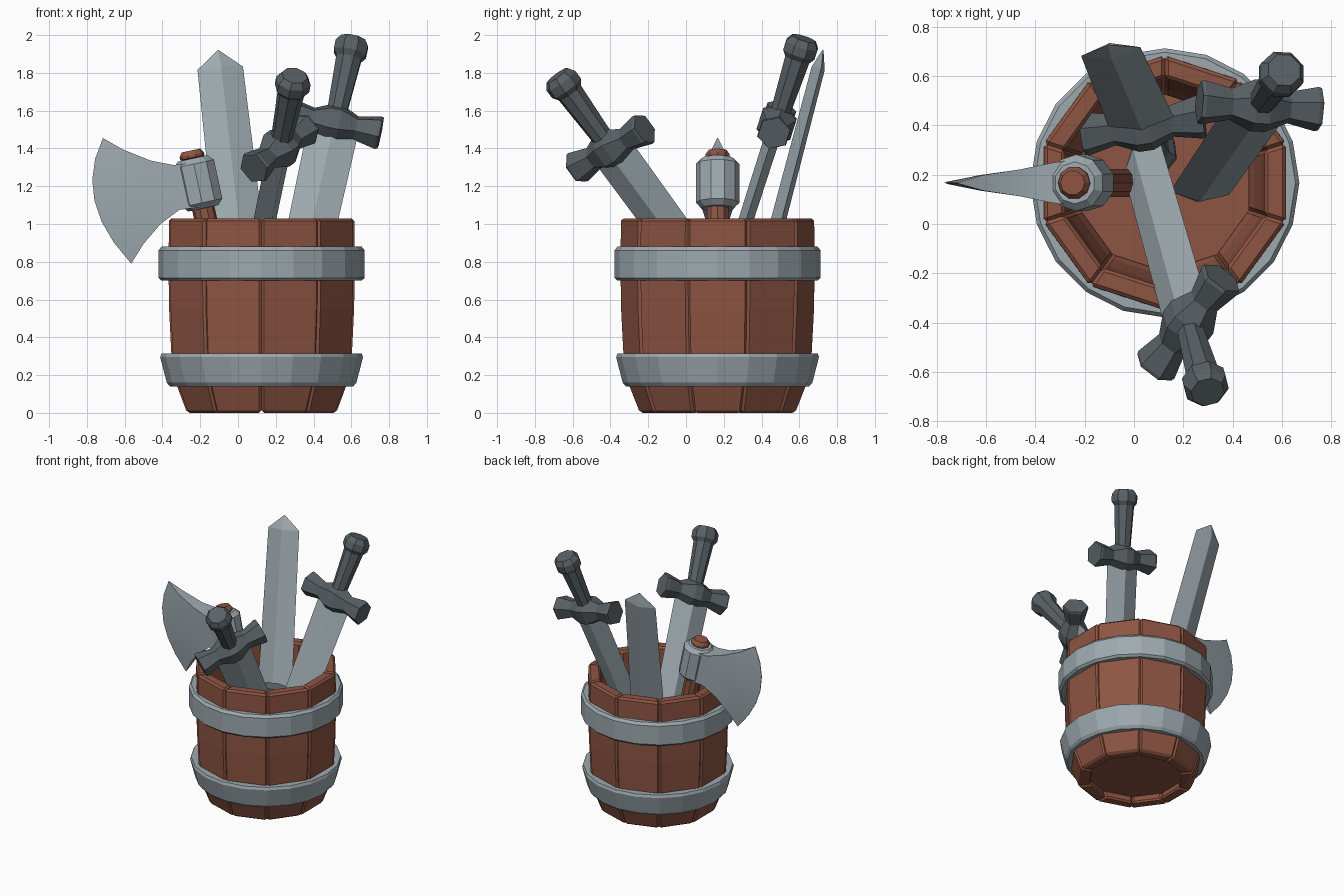
import bpy, bmesh, math
from mathutils import Vector, Matrix

if "Cube" in bpy.data.objects:
    bpy.data.objects.remove(bpy.data.objects["Cube"])

CX, CY = 0.125, 0.167          # barrel axis


def material(name, rgb):
    m = bpy.data.materials.new(name)
    m.diffuse_color = (*rgb, 1)
    m.use_nodes = True
    m.node_tree.nodes["Principled BSDF"].inputs["Base Color"].default_value = m.diffuse_color
    return m


WOOD = material("wood", (0.27, 0.09, 0.055))
STEEL = material("steel", (0.34, 0.40, 0.43))
DARK = material("dark_iron", (0.10, 0.12, 0.13))


def finish(name, bm, mat, matrix=Matrix()):
    bmesh.ops.recalc_face_normals(bm, faces=bm.faces)
    me = bpy.data.meshes.new(name)
    bm.to_mesh(me)
    bm.free()
    me.materials.append(mat)
    ob = bpy.data.objects.new(name, me)
    ob.matrix_world = matrix
    bpy.context.collection.objects.link(ob)
    return ob


def loft(name, rings, mat, matrix=Matrix(), loop=False):
    """Skin a list of equal-length point rings; cap the ends unless looped."""
    bm = bmesh.new()
    vs = [[bm.verts.new(p) for p in r] for r in rings]
    n = len(vs[0])
    pairs = list(zip(vs, vs[1:])) + ([(vs[-1], vs[0])] if loop else [])
    for a, b in pairs:
        for i in range(n):
            j = (i + 1) % n
            bm.faces.new((a[i], a[j], b[j], b[i]))
    if not loop:
        bm.faces.new(vs[0])
        bm.faces.new(vs[-1])
    return finish(name, bm, mat, matrix)


def lathe(name, profile, sides, mat, matrix=Matrix(), loop=False, phase=0.0):
    """Revolve (radius, height) points about local z."""
    ang = [math.tau * i / sides + phase for i in range(sides)]
    rings = [[(r * math.cos(a), r * math.sin(a), z) for a in ang] for r, z in profile]
    return loft(name, rings, mat, matrix, loop)


def frame(origin, z_dir, x_dir):
    """Matrix whose local z follows z_dir and local x is close to x_dir."""
    z = Vector(z_dir).normalized()
    x = Vector(x_dir)
    x = (x - z * x.dot(z)).normalized()
    m = Matrix((x, z.cross(x), z)).transposed().to_4x4()
    m.translation = origin
    return m


barrel = Matrix.Translation((CX, CY, 0))

# Barrel staves: ten chamfered planks, joints on the front and back centre lines
wall = [(0.415, 0.0), (0.47, 0.14), (0.503, 0.32), (0.515, 0.55), (0.518, 0.75), (0.516, 1.03)]
half = math.radians(18)
for k in range(10):
    rings = []
    for r, z in wall:
        ri = r - 0.09
        rings.append([(q * math.cos(half), s * q * math.sin(half), z)
                      for q, s in ((r, -1), (r, 1), (ri, 1), (ri, -1))])
    ob = loft(f"stave_{k}", rings, WOOD, barrel @ Matrix.Rotation(math.radians(36 * k), 4, 'Z'))
    bev = ob.modifiers.new("chamfer", 'BEVEL')
    bev.width = 0.014
    bev.segments = 1
    bev.limit_method = 'ANGLE'
    bev.angle_limit = math.radians(40)

# Barrel floor
lathe("barrel_floor", [(0.35, 0.06), (0.36, 0.11)], 10, WOOD, barrel, phase=half)

# Iron hoops
lathe("upper_hoop", [(0.485, 0.70), (0.53, 0.70), (0.546, 0.715), (0.546, 0.86),
                     (0.53, 0.88), (0.485, 0.88)], 20, STEEL, barrel, True)
lathe("lower_hoop", [(0.44, 0.14), (0.485, 0.14), (0.502, 0.16), (0.537, 0.295),
                     (0.53, 0.315), (0.47, 0.315)], 20, STEEL, barrel, True)


# Swords: diamond blade along local +z, guard along local x, grip along -z
def sword(name, m):
    def diamond(w, t, z, ridge=0.0):
        return [(-w, 0, z), (0, -t, z + ridge), (w, 0, z), (0, t, z + ridge)]
    loft(name + "_blade", [diamond(0.135, 0.042, 0), diamond(0.122, 0.036, 1.19),
                           diamond(0.003, 0.003, 1.29)], STEEL, m)
    lathe(name + "_guard", [(0.088, -0.25), (0.092, -0.235), (0.066, -0.12), (0.108, -0.03),
                            (0.108, 0.03), (0.066, 0.12), (0.092, 0.235), (0.088, 0.25)],
          6, DARK, m @ Matrix.Rotation(math.pi / 2, 4, 'Y'))
    lathe(name + "_grip", [(0.058, 0.0), (0.058, -0.1), (0.072, -0.37), (0.094, -0.40),
                           (0.094, -0.45), (0.07, -0.485)], 8, DARK, m, phase=math.pi / 8)


sword("front_sword", frame((0.22, -0.40, 1.40), (-0.16, 0.57, -0.78), (0.28, 0.34, 0.24)))
sword("right_sword", frame((0.51, 0.48, 1.53), (-0.22, -0.32, -1), (0.46, -0.03, -0.10)))
sword("upturned_sword", frame((0.035, 0.40, 0.68), (-0.14, 0.325, 1.24), (0.47, 0.06, 0)))

# Axe handle and head socket, tilted together
axe = frame((-0.212, CY, 1.215), (-0.215, 0, 1), (1, 0, 0.2))
lathe("axe_handle", [(0.06, -0.95), (0.06, 0.135), (0.066, 0.14), (0.066, 0.155),
                     (0.05, 0.178)], 10, WOOD, axe)
lathe("axe_socket", [(0.085, -0.135), (0.115, -0.105), (0.115, 0.105), (0.085, 0.135)],
      10, STEEL, axe, phase=math.pi / 10)

# Axe blade: stations of top x,z / bottom x,z / forward bulge / half thickness
stations = [(-0.24, 1.325, -0.20, 1.09, 0.0, 0.095), (-0.34, 1.312, -0.31, 1.075, 0.0, 0.08),
            (-0.46, 1.335, -0.41, 1.00, 0.01, 0.055), (-0.61, 1.395, -0.50, 0.895, 0.055, 0.032),
            (-0.715, 1.455, -0.565, 0.79, 0.12, 0.002)]
rings = []
for xt, zt, xb, zb, bulge, th in stations:
    col = []
    for i in range(7):
        t = i / 6
        col.append((xt + (xb - xt) * t - bulge * 4 * t * (1 - t), zt + (zb - zt) * t))
    rings.append([(x, CY - th, z) for x, z in col] + [(x, CY + th, z) for x, z in reversed(col)])
head = loft("axe_blade", rings, STEEL)
bpy.ops.object.select_all(action='DESELECT')
head.select_set(True)
bpy.context.view_layer.objects.active = head
bpy.ops.object.shade_smooth_by_angle(angle=math.radians(30))
